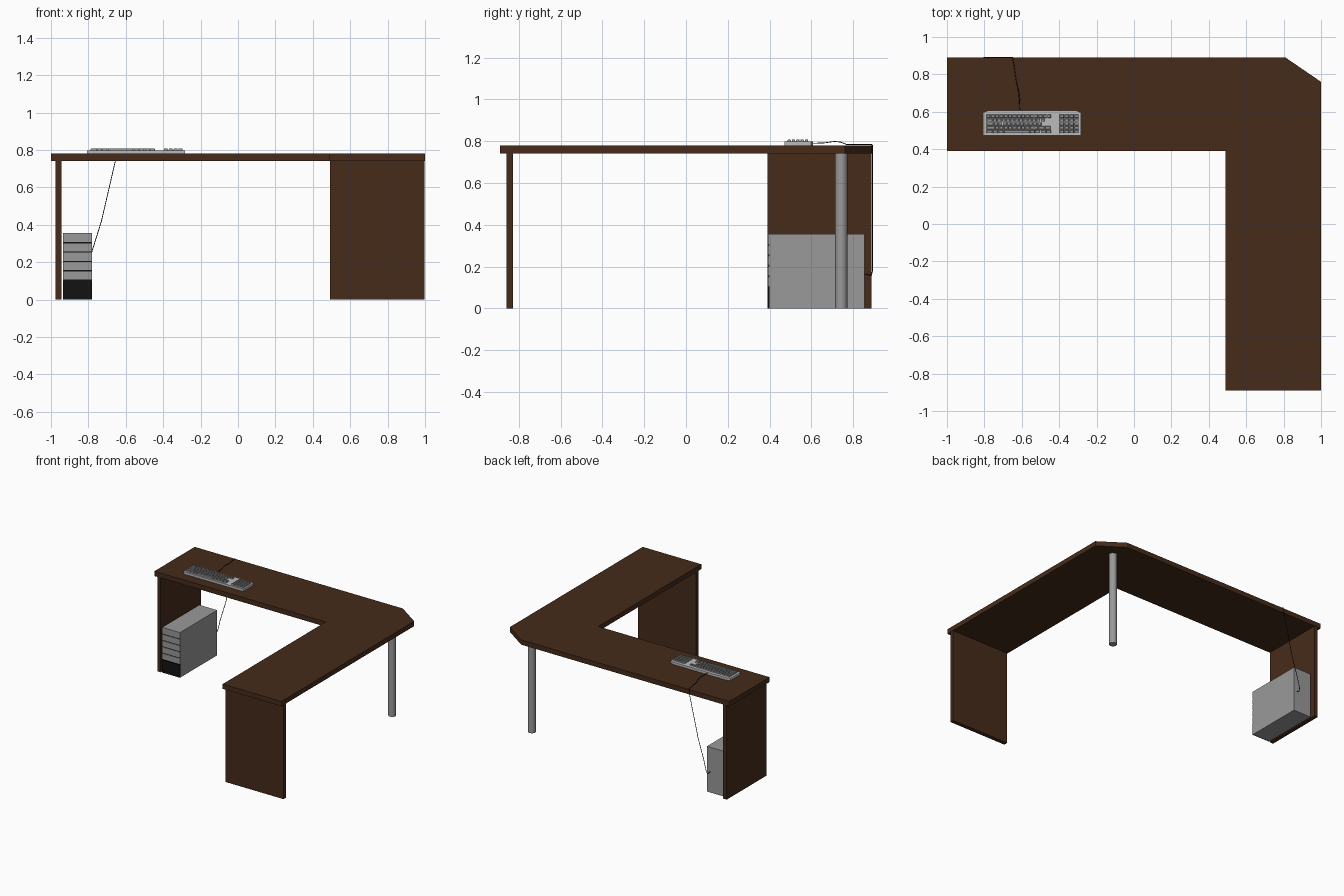
import bpy, bmesh

if "Cube" in bpy.data.objects:
    bpy.data.objects.remove(bpy.data.objects["Cube"])

def mat(name, r, g, b):
    m = bpy.data.materials.new(name)
    m.diffuse_color = (r, g, b, 1)
    m.use_nodes = True
    m.node_tree.nodes["Principled BSDF"].inputs["Base Color"].default_value = m.diffuse_color
    return m

WOOD = mat("dark_wood", 0.06, 0.024, 0.01)
GREY = mat("case_grey", 0.32, 0.32, 0.32)
LIGHT = mat("light_grey", 0.5, 0.5, 0.5)
KEY = mat("key_grey", 0.3, 0.3, 0.3)
BLACK = mat("black", 0.006, 0.006, 0.006)

def finish(bm, name, material):
    bmesh.ops.recalc_face_normals(bm, faces=bm.faces)
    me = bpy.data.meshes.new(name)
    bm.to_mesh(me)
    bm.free()
    ob = bpy.data.objects.new(name, me)
    bpy.context.collection.objects.link(ob)
    me.materials.append(material)
    return ob

def add_box(bm, x0, x1, y0, y1, z0, z1, taper=0.0):
    # taper insets the top face, used for key caps
    lo = [bm.verts.new(p) for p in ((x0, y0, z0), (x1, y0, z0), (x1, y1, z0), (x0, y1, z0))]
    t = taper
    hi = [bm.verts.new(p) for p in ((x0 + t, y0 + t, z1), (x1 - t, y0 + t, z1),
                                    (x1 - t, y1 - t, z1), (x0 + t, y1 - t, z1))]
    bm.faces.new(lo[::-1])
    bm.faces.new(hi)
    for i in range(4):
        j = (i + 1) % 4
        bm.faces.new((lo[i], lo[j], hi[j], hi[i]))

def box(name, material, *dims):
    bm = bmesh.new()
    add_box(bm, *dims)
    return finish(bm, name, material)

def prism(name, material, outline, z0, z1):
    bm = bmesh.new()
    f = bm.faces.new([bm.verts.new((x, y, z0)) for x, y in outline])
    ext = bmesh.ops.extrude_face_region(bm, geom=[f])
    for v in ext["geom"]:
        if isinstance(v, bmesh.types.BMVert):
            v.co.z = z1
    return finish(bm, name, material)

# L-shaped desk top with a clipped back corner
prism("desk_top", WOOD, [(-1, 0.39), (0.49, 0.39), (0.49, -0.89), (1, -0.89),
                         (1, 0.76), (0.81, 0.89), (-1, 0.89)], 0.742, 0.78)

# Supports: two panels and a corner pole
box("left_panel_leg", WOOD, -0.975, -0.945, 0.39, 0.887, 0, 0.742)
box("right_panel_leg", WOOD, 0.492, 0.998, -0.86, -0.828, 0, 0.742)
bpy.ops.mesh.primitive_cylinder_add(vertices=24, radius=0.029, depth=0.742,
                                    location=(0.82, 0.743, 0.371))
pole = bpy.context.object
pole.name = "corner_pole_leg"
pole.data.materials.append(GREY)
bpy.ops.object.shade_smooth_by_angle()

# Computer tower: case, black lower front, drive bay covers with dark gaps
X0, X1 = -0.935, -0.78
box("tower_case", GREY, X0, X1, 0.40, 0.855, 0, 0.355)
box("tower_lower_front", BLACK, X0, X1, 0.393, 0.40, 0, 0.10)
box("tower_bay_backing", BLACK, X0 + 0.002, X1 - 0.002, 0.397, 0.40, 0.10, 0.353)
bm = bmesh.new()
for i in range(5):
    z = 0.107 + i * 0.05
    add_box(bm, X0, X1, 0.393, 0.40, z, z + (0.044 if i < 4 else 0.048))
finish(bm, "tower_bay_covers", GREY)

# Keyboard case with clipped back corners
prism("keyboard_case", LIGHT, [(-0.806, 0.472), (-0.284, 0.472), (-0.284, 0.597),
                               (-0.315, 0.608), (-0.775, 0.608), (-0.806, 0.597)], 0.78, 0.798)

# Key caps: main block (rows of units), navigation gap, number pad
bm = bmesh.new()
PX, PY, KX, KY = 0.0232, 0.0205, -0.790, 0.484
rows = [
    [1.5, 1.25, 1.25, 6, 1.25, 1.25, 1.25, 1.2],
    [2] + [1] * 10 + [1.5, 1.4],
    [1.75] + [1] * 11,
    [1.5] + [1] * 12,
    [1] * 15,
]
for r, widths in enumerate(rows):
    x, y = KX, KY + r * PY
    for w in widths:
        add_box(bm, x + 0.0015, x + w * PX - 0.0015, y + 0.0015, y + PY - 0.0015,
                0.798, 0.808, 0.002)
        x += w * PX
for r in range(5):
    for c in range(4):
        x, y = -0.399 + c * 0.0262, KY + r * PY
        add_box(bm, x + 0.0015, x + 0.0247, y + 0.0015, y + PY - 0.0015, 0.798, 0.808, 0.002)
finish(bm, "keyboard_keys", KEY)

# Cable from the keyboard over the back edge to the rear of the tower
path = [(-0.61, 0.605, 0.79), (-0.612, 0.66, 0.792), (-0.617, 0.71, 0.799), (-0.624, 0.74, 0.796),
        (-0.63, 0.77, 0.784), (-0.648, 0.888, 0.784), (-0.65, 0.892, 0.78), (-0.656, 0.892, 0.74),
        (-0.73, 0.892, 0.42), (-0.78, 0.892, 0.26), (-0.80, 0.892, 0.18), (-0.806, 0.888, 0.16),
        (-0.81, 0.875, 0.16), (-0.81, 0.853, 0.165)]
cu = bpy.data.curves.new("keyboard_cable", "CURVE")
cu.dimensions = "3D"
cu.bevel_depth = 0.0022
cu.bevel_resolution = 1
cu.use_fill_caps = True
sp = cu.splines.new("POLY")
sp.points.add(len(path) - 1)
for p, co in zip(sp.points, path):
    p.co = (*co, 1)
cu.materials.append(BLACK)
bpy.context.collection.objects.link(bpy.data.objects.new("keyboard_cable", cu))
